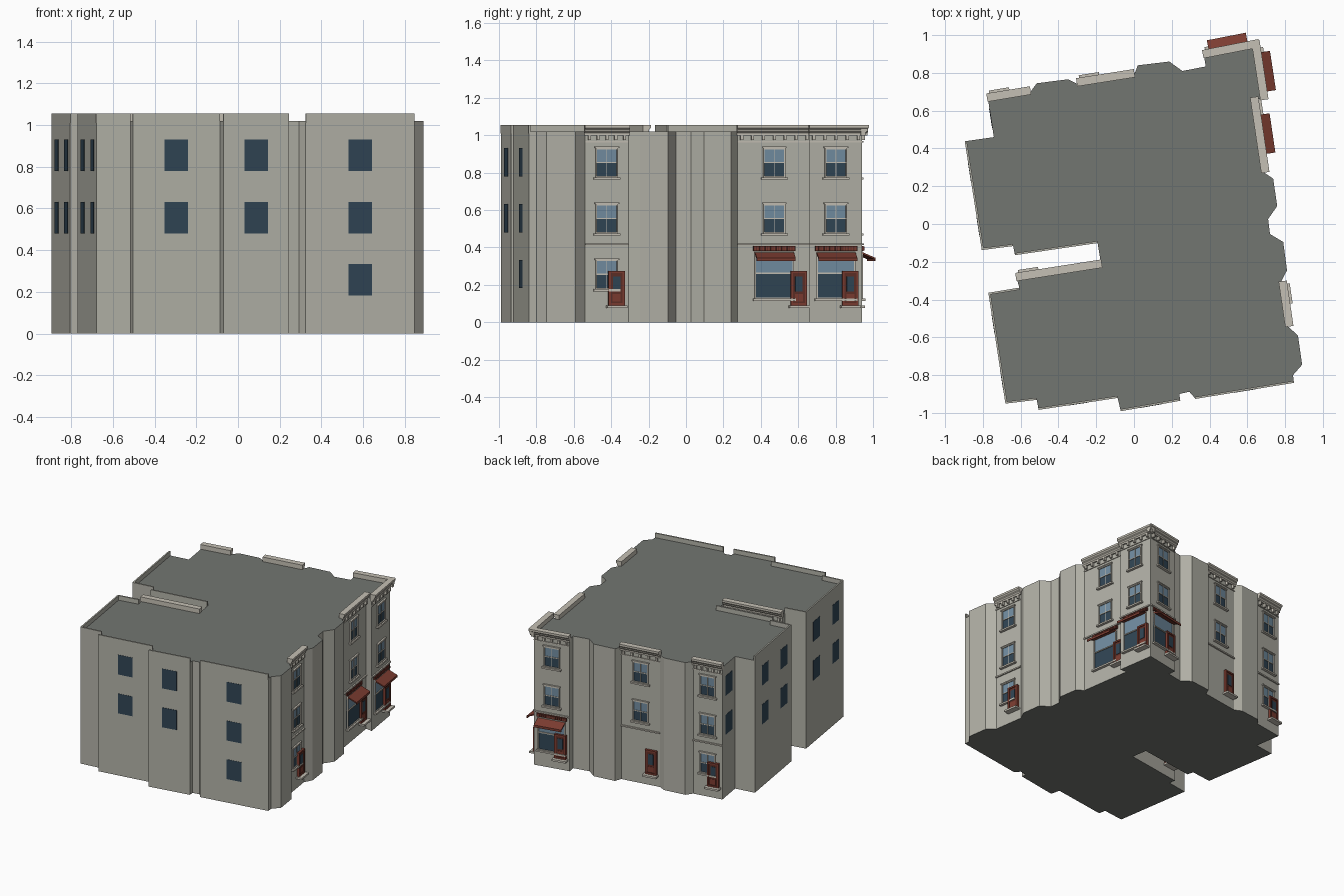
import bpy, bmesh
from mathutils import Vector

if "Cube" in bpy.data.objects:
    bpy.data.objects.remove(bpy.data.objects["Cube"])

MATS = {}
def mat(name, col):
    m = bpy.data.materials.new(name)
    m.diffuse_color = (*col, 1)
    m.use_nodes = True
    m.node_tree.nodes["Principled BSDF"].inputs["Base Color"].default_value = m.diffuse_color
    MATS[name] = m
mat("wall", (0.45, 0.445, 0.39))
mat("trim", (0.56, 0.53, 0.46))
mat("roof", (0.17, 0.18, 0.165))
mat("glass_dark", (0.03, 0.06, 0.09))
mat("glass_light", (0.17, 0.27, 0.36))
mat("red", (0.20, 0.045, 0.03))
mat("red_dark", (0.11, 0.028, 0.02))

ROOF, TOP = 1.02, 1.055
# Footprint, counter-clockwise. The tag describes the wall that starts at the point:
# "" plain, p parapet, W1 / W2 parapet plus centred / paired windows,
# R return with windows, E entrance front, D door-only front, S shop front
PLAN = [
    (-.77, -.365, "W2"), (-.68, -.95, "p"), (-.515, -.93, ""), (-.505, -.983, "W1"),
    (-.087, -.92, ""), (-.07, -.99, "W1"), (.245, -.935, ""), (.24, -.90, ""),
    (.293, -.888, ""), (.325, -.925, "W1g"), (.847, -.84, ""), (.842, -.80, ""),
    (.89, -.745, ""), (.868, -.59, ""), (.812, -.54, "E"), (.778, -.308, ""),
    (.81, -.245, ""), (.79, -.095, ""), (.72, -.053, ""), (.71, .026, ""),
    (.758, .095, ""), (.737, .24, ""), (.685, .275, "S"), (.627, .667, ""),
    (.68, .66, "S"), (.637, .942, "S"), (.37, .89, ""), (.38, .834, ""),
    (.256, .81, ""), (.187, .86, ""), (.02, .84, ""), (0, .788, "D"),
    (-.298, .741, ""), (-.35, .766, ""), (-.515, .745, ""), (-.55, .697, "E"),
    (-.773, .66, "R"), (-.742, .46, ""), (-.895, .438, "W2"), (-.805, -.137, "p"),
    (-.64, -.116, ""), (-.63, -.164, "p"), (-.193, -.10, ""), (-.173, -.22, "D"),
    (-.62, -.29, ""), (-.607, -.338, "p"),
]

PARTS = {}
def part(name, material):
    if name not in PARTS:
        PARTS[name] = (bmesh.new(), material)
    return PARTS[name][0]

class Wall:
    """Local frame: u along the wall, d outwards, z up."""
    def __init__(self, a, b):
        self.a = Vector((a[0], a[1], 0))
        e = Vector((b[0], b[1], 0)) - self.a
        self.w = e.length
        self.u = e.normalized()
        self.n = Vector((self.u.y, -self.u.x, 0))

    def prism(self, name, material, profile, u0, u1):
        bm = part(name, material)
        rings = [[bm.verts.new(self.a + self.u * u + self.n * d + Vector((0, 0, z)))
                  for d, z in profile] for u in (u0, u1)]
        k = len(profile)
        bm.faces.new(rings[0])
        bm.faces.new(rings[1][::-1])
        for i in range(k):
            j = (i + 1) % k
            bm.faces.new((rings[0][j], rings[0][i], rings[1][i], rings[1][j]))

    def box(self, name, material, u0, u1, z0, z1, d1, d0=-.004):
        self.prism(name, material, [(d0, z0), (d1, z0), (d1, z1), (d0, z1)], u0, u1)

    def frame(self, name, material, u0, u1, z0, z1, t, d):
        self.box(name, material, u0, u0 + t, z0, z1, d)
        self.box(name, material, u1 - t, u1, z0, z1, d)
        self.box(name, material, u0 + t, u1 - t, z0, z0 + t, d)
        self.box(name, material, u0 + t, u1 - t, z1 - t, z1, d)

def plain_window(w, uc, width, z):
    w.box("plain_windows", "glass_dark", uc - width / 2, uc + width / 2, z, z + .152, .002)

def sash_window(w, uc, z):
    u0, u1, z1, zm = uc - .06, uc + .06, z + .157, z + .08
    w.frame("window_frames", "trim", u0, u1, z, z1, .007, .010)
    w.box("upper_sashes", "glass_light", u0 + .006, u1 - .006, zm, z1 - .006, .003)
    w.box("lower_sashes", "glass_dark", u0 + .006, u1 - .006, z + .006, zm, .002)
    w.box("window_bars", "trim", u0 + .006, u1 - .006, zm - .003, zm + .003, .007)
    w.box("window_bars", "trim", uc - .002, uc + .002, z + .006, z1 - .006, .006)
    w.box("window_sills", "trim", u0 - .012, u1 + .012, z - .012, z, .020)
    w.box("window_lintels", "trim", u0 - .006, u1 + .006, z1, z1 + .008, .013)

def door(w, uc):
    u0, u1, z0, z1 = uc - .044, uc + .044, .09, .275
    w.box("doors", "red_dark", u0 + .008, u1 - .008, z0, z1 - .008, .014)
    w.frame("door_frames", "red", u0, u1, z0, z1, .012, .020)
    w.box("door_panes", "glass_dark", uc - .020, uc + .020, z0 + .075, z1 - .03, .017)
    w.box("door_panels", "red", uc - .022, uc + .022, z0 + .02, z0 + .06, .017)
    w.box("door_steps", "trim", u0 - .010, u1 + .010, z0 - .014, z0, .045)

def shopfront(w, uc):
    u0, u1 = uc - .105, uc + .105
    w.box("shop_glass", "glass_dark", u0, u1, .13, .262, .003)
    w.box("shop_transoms", "glass_light", u0, u1, .262, .375, .003)
    w.frame("shop_frames", "trim", u0, u1, .125, .378, .007, .010)
    w.box("shop_frames", "trim", u0, u1, .258, .266, .010)
    w.box("shop_sills", "trim", u0 - .01, u1 + .01, .115, .127, .022)
    # fascia with little blocks, sloping awning with valance
    w.box("shop_fascias", "red_dark", u0 - .008, u1 + .010, .382, .408, .012)
    for i in range(15):
        u = u0 - .004 + i * .0148
        w.box("fascia_blocks", "red", u, u + .008, .385, .405, .017)
    w.prism("awnings", "red", [(0, .368), (.072, .338), (.072, .328), (.078, .328),
                               (.078, .345), (0, .378)], u0, u1)

def cornice(w, start=.004, end=.004):
    w.prism("cornices", "trim",
            [(-.012, 1.0), (.012, 1.0), (.012, 1.012), (.022, 1.022), (.022, 1.03),
             (.032, 1.04), (.032, TOP), (-.012, TOP)], -start, w.w + end)
    w.box("cornice_moulding", "trim", 0, w.w, .962, .968, .006)
    n = max(5, round(w.w / .055))
    for i in range(n):
        u = .022 + (w.w - .044) * i / (n - 1)
        w.box("cornice_brackets", "trim", u - .007, u + .007, .974, 1.0, .018)

# Main body: extruded footprint, roof material on the top and underside
bm = bmesh.new()
face = bm.faces.new([bm.verts.new((x, y, 0)) for x, y, _ in PLAN])
ext = bmesh.ops.extrude_face_region(bm, geom=[face])
bmesh.ops.translate(bm, vec=(0, 0, ROOF),
                    verts=[v for v in ext["geom"] if isinstance(v, bmesh.types.BMVert)])
bmesh.ops.recalc_face_normals(bm, faces=bm.faces)
for f in bm.faces:
    f.material_index = 1 if abs(f.normal.z) > .5 else 0
me = bpy.data.meshes.new("building_body")
bm.to_mesh(me)
bm.free()
me.materials.append(MATS["wall"])
me.materials.append(MATS["roof"])
bpy.context.collection.objects.link(bpy.data.objects.new("building_body", me))

# Dress every wall according to its tag
for i, (x, y, tag) in enumerate(PLAN):
    nxt = PLAN[(i + 1) % len(PLAN)]
    w = Wall((x, y), nxt)
    if tag[:1] in ("p", "W"):
        w.box("parapets", "wall", 0, w.w, ROOF - .01, TOP, 0.001, -.010)
    if tag[:1] in ("W", "R"):
        cols = [.28, .79] if tag == "W2" else [.5]
        width = .115 if tag[:2] == "W1" else .105
        for t in cols:
            for z in (.78, .48) + ((.182,) if tag == "W1g" else ()):
                plain_window(w, t * w.w, width, z)
    if tag in ("E", "D", "S"):
        uc = w.w / 2
        corner_a, corner_b = PLAN[i - 1][2] == "S", nxt[2] == "S"
        cornice(w, .028 if corner_a else .004, .028 if corner_b else .004)
        w.box("string_courses", "trim", 0, w.w, .412, .422, .010)
        for z in (.775, .475):
            sash_window(w, uc, z)
        if tag == "E":
            sash_window(w, uc, .177)
        if tag == "S":
            shopfront(w, uc)
        door(w, w.w - .066)

for name, (bm, material) in PARTS.items():
    bmesh.ops.recalc_face_normals(bm, faces=bm.faces)
    me = bpy.data.meshes.new(name)
    bm.to_mesh(me)
    bm.free()
    me.materials.append(MATS[material])
    bpy.context.collection.objects.link(bpy.data.objects.new(name, me))
